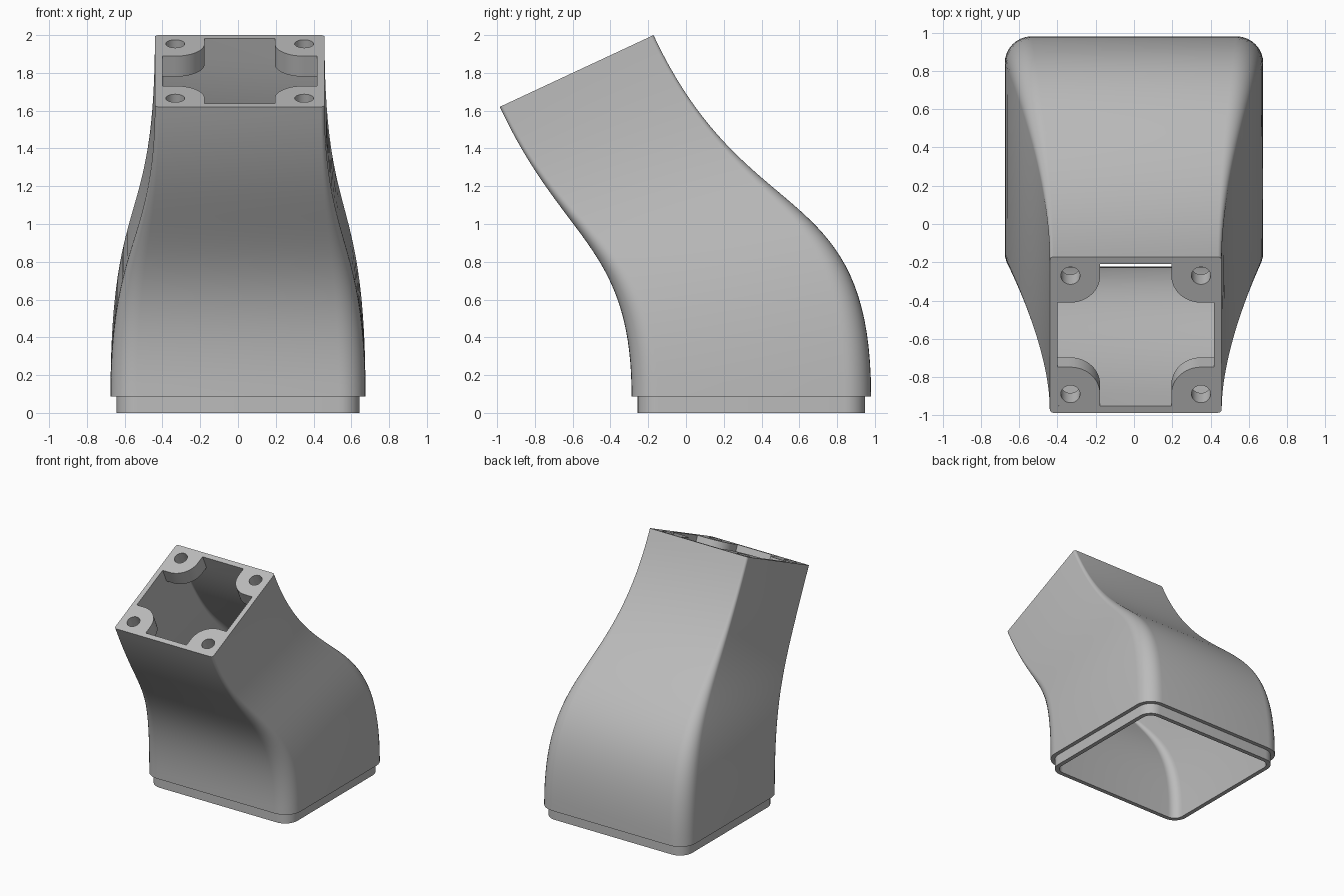
import bpy, bmesh
from math import sin, cos, pi, radians
from mathutils import Vector

if "Cube" in bpy.data.objects:
    bpy.data.objects.remove(bpy.data.objects["Cube"])

grey = bpy.data.materials.new("plain grey")
grey.use_nodes = True
grey.diffuse_color = (0.5, 0.5, 0.5, 1)
grey.node_tree.nodes["Principled BSDF"].inputs["Base Color"].default_value = (0.5, 0.5, 0.5, 1)

# Frame of the tilted square outlet
TILT = radians(25)
NORMAL = Vector((0, -sin(TILT), cos(TILT)))
ALONG = Vector((0, cos(TILT), sin(TILT)))
TOP = Vector((0.009, -0.579, 1.81))
HALF = 0.449
RIM = 0.04
DEPTH = 0.12
SHOULDER = 0.087
BASE_Y = 0.346          # middle of the base, front to back
UP = Vector((0, 0, 1))


def rounded_rect(w, d, r, seg=8):
    """Outline of a rounded rectangle, counter-clockwise."""
    pts = []
    for k, (sx, sy) in enumerate(((1, 1), (-1, 1), (-1, -1), (1, -1))):
        for i in range(seg + 1):
            a = (k + i / seg) * pi / 2
            pts.append((sx * (w - r) + r * cos(a), sy * (d - r) + r * sin(a)))
    return pts


def flat_ring(w, d, r, z):
    return [Vector((x, y + BASE_Y, z)) for x, y in rounded_rect(w, d, r)]


def outlet_ring(half, r, depth):
    return [TOP + Vector((x, 0, 0)) + ALONG * y - NORMAL * depth
            for x, y in rounded_rect(half, half, r)]


def hermite(p, q, m, t):
    s = t * t * (3 - 2 * t)
    return p * (1 - s) + q * s + UP * (m * t * (1 - t) ** 2) - NORMAL * (m * t * t * (1 - t))


def loft(w0, d0, r0, half, r1, depth, steps=36):
    """Rings sweeping from the upright base to the tilted outlet."""
    end = TOP - NORMAL * depth
    rings = []
    for i in range(steps + 1):
        t = i / steps
        s = t * t * (3 - 2 * t)
        front = hermite(Vector((0, BASE_Y - d0, SHOULDER)), end - ALONG * half, 2.4 - depth, t)
        back = hermite(Vector((0, BASE_Y + d0, SHOULDER)), end + ALONG * half, 3.5 - depth, t)
        w = w0 + (half - w0) * s
        d = (back - front).length / 2
        r = r0 + (r1 - r0) * s
        ring = []
        for x, y in rounded_rect(w, d, r):
            p = front.lerp(back, (y / d + 1) / 2)
            p.x = TOP.x * s + x
            ring.append(p)
        rings.append(ring)
    return rings


def build(name, rings):
    """Join closed rings into a tube whose last ring meets the first."""
    bm = bmesh.new()
    loops = [[bm.verts.new(p) for p in ring] for ring in rings]
    for a, b in zip(loops, loops[1:] + loops[:1]):
        n = len(a)
        for i in range(n):
            j = (i + 1) % n
            bm.faces.new((a[i], a[j], b[j], b[i]))
    bmesh.ops.recalc_face_normals(bm, faces=bm.faces)
    mesh = bpy.data.meshes.new(name)
    bm.to_mesh(mesh)
    bm.free()
    mesh.materials.append(grey)
    obj = bpy.data.objects.new(name, mesh)
    bpy.context.collection.objects.link(obj)
    bpy.ops.object.select_all(action='DESELECT')
    obj.select_set(True)
    bpy.context.view_layer.objects.active = obj
    bpy.ops.object.shade_smooth_by_angle(angle=radians(30))
    return obj


# Hollow duct: lip, shoulder, outer sweep, rim, inner pocket, inner sweep
lip = [flat_ring(0.643, 0.602, 0.11, z) for z in (0, SHOULDER)]
outer = loft(0.675, 0.634, 0.14, HALF, 0.02, 0)
pocket = [outlet_ring(HALF - RIM, 0.01, 0)]
inner = loft(0.608, 0.567, 0.075, HALF - RIM, 0.01, DEPTH)[::-1]
build("duct_shell", lip + outer + pocket + inner + [flat_ring(0.608, 0.567, 0.075, 0)])


# Screw bosses filling the outlet corners, each with a through hole
def boss_rings(sx, sy, n=48):
    centre = TOP + Vector((sx * 0.341, 0, 0)) + ALONG * (sy * 0.341)

    def place(x, y, depth):
        return centre - Vector((sx * x, 0, 0)) - ALONG * (sy * y) - NORMAL * depth

    outline, hole = [], []
    for i in range(n):
        c, s = cos(2 * pi * i / n), sin(2 * pi * i / n)
        hole.append((0.05 * c, 0.05 * s))
        k = 1 if c > 0 and s > 0 else max(abs(c), abs(s))
        outline.append((c / k * (0.155 if c > 0 else 0.07),
                        s / k * (0.155 if s > 0 else 0.07)))
    layout = ((outline, DEPTH), (outline, 0), (hole, 0), (hole, DEPTH))
    return [[place(x, y, d) for x, y in pts] for pts, d in layout]


for sx, side in ((1, "left"), (-1, "right")):
    for sy, end in ((1, "back"), (-1, "front")):
        build(f"screw_boss_{end}_{side}", boss_rings(sx, sy))
